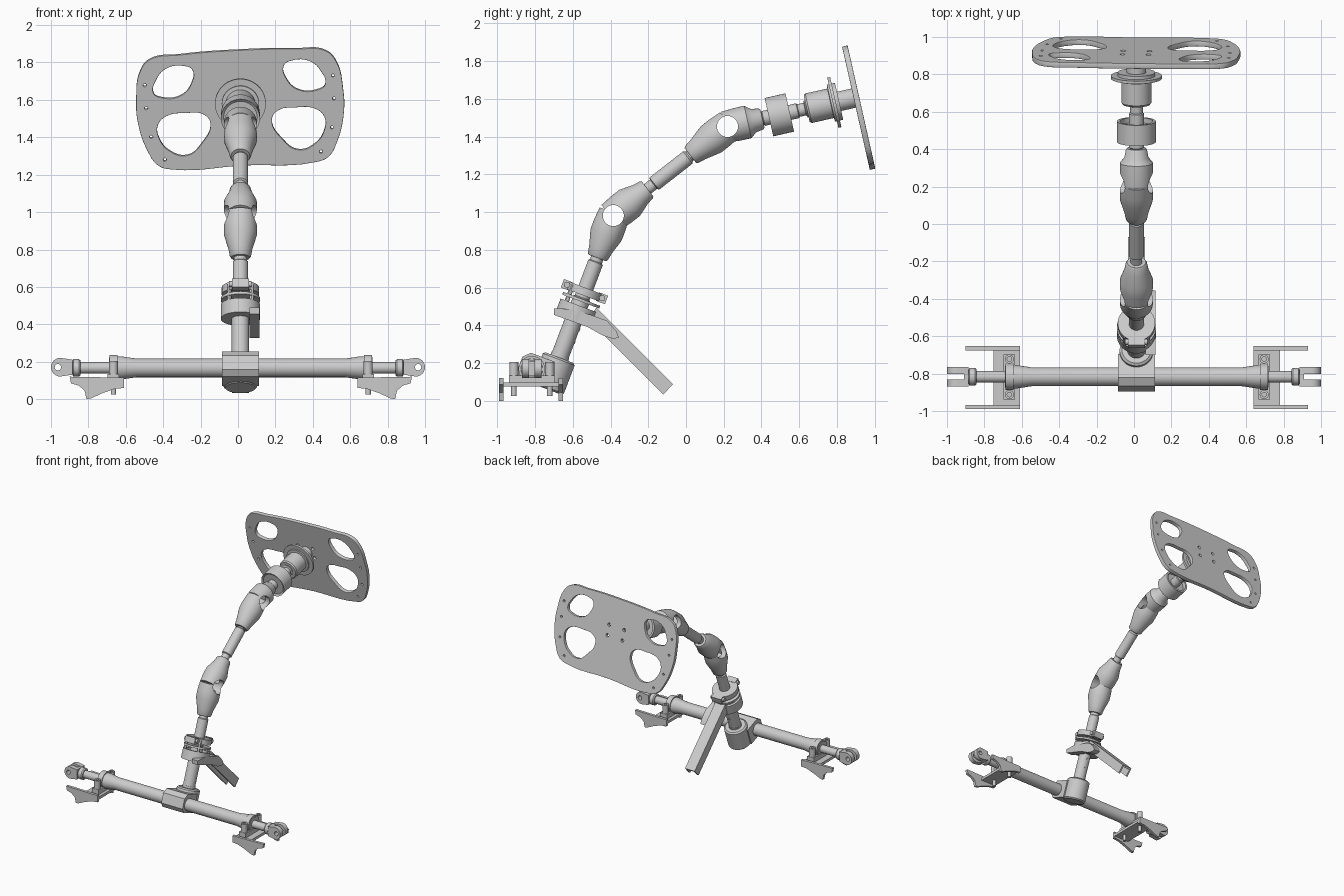
import bpy, bmesh, math
from mathutils import Matrix, Vector

if "Cube" in bpy.data.objects:
    bpy.data.objects.remove(bpy.data.objects["Cube"])

X0 = 0.013                                   # column centre line


def add(name, bm, mat=None):
    bmesh.ops.recalc_face_normals(bm, faces=bm.faces)
    if mat:
        bm.transform(mat)
    me = bpy.data.meshes.new(name)
    bm.to_mesh(me)
    bm.free()
    ob = bpy.data.objects.new(name, me)
    bpy.context.collection.objects.link(ob)
    return ob


def frame(o, d):
    """Matrix with local z along d and, for column parts, local x along world x."""
    d = Vector(d).normalized()
    x = Vector((0, 1, 0)) if abs(d.x) > 0.9 else Vector((1, 0, 0))
    y = d.cross(x)
    return Matrix.Translation(o) @ Matrix((x, y, d)).transposed().to_4x4()


def lathe(name, prof, o, d, seg=40, closed=False):
    """Revolve (radius, distance) points around the line through o along d."""
    bm = bmesh.new()
    rings = []
    for r, s in prof:
        n = 1 if r < 1e-6 else seg
        rings.append([bm.verts.new((r * math.cos(2 * math.pi * i / seg),
                                    r * math.sin(2 * math.pi * i / seg), s)) for i in range(n)])
    pairs = list(zip(rings, rings[1:])) + ([(rings[-1], rings[0])] if closed else [])
    for a, b in pairs:
        for i in range(seg):
            j = (i + 1) % seg
            vs = [a[i % len(a)], a[j % len(a)], b[j % len(b)], b[i % len(b)]]
            vs = list(dict.fromkeys(vs))
            if len(vs) > 2:
                bm.faces.new(vs)
    return add(name, bm, frame(o, d))


def rod(name, r, a, b, o, d, seg=32):
    return lathe(name, [(0, a), (r, a), (r, b), (0, b)], o, d, seg)


def tube(name, r, ri, a, b, o, d):
    return lathe(name, [(ri, a), (r, a), (r, b), (ri, b)], o, d, closed=True)


def prism(name, pts, axis, a, b):
    """Extrude an outline: axis 'x' takes (y, z) points, axis 'y' takes (x, z)."""
    bm = bmesh.new()
    put = (lambda p, t: (t, p[0], p[1])) if axis == 'x' else (lambda p, t: (p[0], t, p[1]))
    lo = [bm.verts.new(put(p, a)) for p in pts]
    hi = [bm.verts.new(put(p, b)) for p in pts]
    bm.faces.new(lo)
    bm.faces.new(hi)
    for i in range(len(pts)):
        j = (i + 1) % len(pts)
        bm.faces.new((lo[i], lo[j], hi[j], hi[i]))
    return add(name, bm)


def box(name, x, y, z, mat=None):
    bm = bmesh.new()
    bmesh.ops.create_cube(bm, size=1)
    for v in bm.verts:
        v.co = [c[0] + (t + 0.5) * (c[1] - c[0]) for c, t in zip((x, y, z), v.co)]
    return add(name, bm, mat)


def cut(ob, cutter):
    m = ob.modifiers.new("cut", 'BOOLEAN')
    m.operation, m.object, m.solver = 'DIFFERENCE', cutter, 'EXACT'
    bpy.context.view_layer.objects.active = ob
    bpy.ops.object.modifier_apply(modifier=m.name)
    bpy.data.objects.remove(cutter)


# Column joints and axes
J1, J2 = Vector((X0, -0.385, 0.981)), Vector((X0, 0.22, 1.453))
A = Vector((0, 0.355, 0.935)).normalized()
M = (J2 - J1).normalized()
U = Vector((0, 0.9755, 0.2198)).normalized()

# Universal joint yokes: hollow cups with a round cross cut
for name, j, d, ln in (("lower_joint_bottom_yoke", J1, -A, 0.24), ("lower_joint_top_yoke", J1, M, 0.23),
                       ("upper_joint_bottom_yoke", J2, -M, 0.25), ("upper_joint_top_yoke", J2, U, 0.19)):
    yoke = lathe(name, [(0, ln), (0.05, ln), (0.057, ln - 0.01), (0.064, ln - 0.05), (0.088, 0.11),
                        (0.088, 0.05), (0.083, -0.015), (0.05, -0.015), (0.05, 0.09), (0, 0.09)], j, d)
    cut(yoke, rod("yoke_cutter", 0.056, -0.2, 0.2, j, (1, 0, 0)))

# Shafts
lathe("lower_shaft", [(0, -0.84), (0.047, -0.84), (0.047, -0.47), (0.041, -0.465), (0.041, -0.265),
                      (0.034, -0.26), (0.034, -0.15), (0, -0.15)], J1, A)
for s in (-0.70, -0.63):
    rod("shaft_pin", 0.008, 0.03, 0.05, J1 + A * s, A.cross(Vector((1, 0, 0))), 12)
lathe("middle_shaft", [(0, 0.12), (0.031, 0.12), (0.031, 0.27), (0.041, 0.275),
                       (0.041, 0.5), (0.031, 0.51), (0.031, 0.64), (0, 0.64)], J1, M)
lathe("upper_shaft", [(0, 0.12), (0.034, 0.12), (0.034, 0.19), (0.04, 0.195), (0.04, 0.38), (0.034, 0.385),
                      (0.034, 0.42), (0.046, 0.425), (0.046, 0.5), (0, 0.5)], J2, U)

# Drum, hub and flanges behind the wheel
lathe("shaft_drum", [(0, 0.235), (0.09, 0.235), (0.104, 0.225), (0.104, 0.338), (0.088, 0.338),
                     (0.088, 0.31), (0, 0.31)], J2, U)
lathe("wheel_hub", [(0, 0.43), (0.072, 0.43), (0.08, 0.44), (0.08, 0.56), (0.1, 0.562), (0.1, 0.572),
                    (0.136, 0.572), (0.136, 0.588), (0.1, 0.588), (0.1, 0.606), (0.052, 0.606),
                    (0.052, 0.69), (0, 0.69)], J2, U, 48)

# Wheel plate: mirrored outline with four windows, rolled slightly
half = [(0.308, 0.313), (0.475, 0.293), (0.528, 0.227), (0.554, 0.078), (0.552, -0.043), (0.507, -0.206),
        (0.454, -0.288), (0.383, -0.312)]
top_win = [(0.245, 0.226), (0.289, 0.251), (0.386, 0.241), (0.441, 0.183), (0.459, 0.11), (0.42, 0.084),
           (0.313, 0.09), (0.257, 0.148)]
low_win = [(0.165, -0.067), (0.2, -0.019), (0.291, -0.007), (0.398, -0.019), (0.445, -0.065),
           (0.441, -0.141), (0.383, -0.215), (0.295, -0.239), (0.218, -0.18)]
small = [(0.504, 0.157), (0.503, 0.031), (0.484, -0.127), (0.418, -0.256)]


def flip(pts):
    return [(-u, v) for u, v in reversed(pts)]


def circle(c, r):
    return [(c[0] + r * math.cos(k * math.pi / 4), c[1] + r * math.sin(k * math.pi / 4)) for k in range(8)]


loops = [[(0, 0.322)] + half + [(0, -0.31)] + flip(half), top_win, low_win, flip(top_win), flip(low_win)]
for s in (1, -1):
    loops += [circle((s * u, v), 0.008) for u, v in small]
    loops += [circle((s * 0.07, v), 0.013) for v in (0.015, 0.1)]
cu = bpy.data.curves.new("wheel_plate", 'CURVE')
cu.dimensions, cu.fill_mode, cu.resolution_u = '2D', 'BOTH', 6
cu.extrude, cu.bevel_depth, cu.bevel_resolution, cu.offset = 0.012, 0.003, 1, -0.003
c, s = math.cos(math.radians(3)), math.sin(math.radians(3))
for pts in loops:
    sp = cu.splines.new('BEZIER')
    sp.bezier_points.add(len(pts) - 1)
    sp.use_cyclic_u = True
    for bp, (u, v) in zip(sp.bezier_points, pts):
        bp.co = (u * c - v * s, u * s + v * c, 0)
        bp.handle_left_type = bp.handle_right_type = 'AUTO'
plate = bpy.data.objects.new("wheel_plate", cu)
bpy.context.collection.objects.link(plate)
up = Vector((0, -U.z, U.y))
plate.matrix_world = Matrix.Translation(J2 + U * 0.70 - up * 0.054) @ \
    Matrix((Vector((1, 0, 0)), up, -U)).transposed().to_4x4()
bpy.context.view_layer.objects.active = plate
plate.select_set(True)
bpy.ops.object.convert(target='MESH')

# Column clamp collar with ears and bolts
FA = frame(J1, A)
tube("clamp_collar", 0.1, 0.04, -0.452, -0.41, J1, A)
tube("clamp_washer", 0.105, 0.04, -0.487, -0.472, J1, A)
for q in (-1, 1):
    box("clamp_ear", (-0.045, 0.045), sorted((q * 0.075, q * 0.125)), (-0.455, -0.407), FA)
    rod("clamp_bolt", 0.016, -0.06, 0.06, J1 + FA.to_3x3() @ Vector((0, q * 0.1, -0.43)), (1, 0, 0), 16)
    rod("clamp_post", 0.012, -0.53, -0.42, J1 + FA.to_3x3() @ Vector((0.06 * q, -0.07, 0)), A, 12)

# Column support ring, lever and channel arm
lathe("support_ring", [(0.045, -0.59), (0.105, -0.59), (0.105, -0.51), (0.085, -0.51), (0.085, -0.575),
                       (0.045, -0.575)], J1, A, closed=True)
prism("support_lever", [(-0.70, 0.49), (-0.60, 0.485), (-0.505, 0.455), (-0.42, 0.425), (-0.37, 0.37),
                        (-0.355, 0.335), (-0.385, 0.328), (-0.44, 0.345), (-0.52, 0.39), (-0.70, 0.455)],
      'x', 0.062, 0.116)
p, q, n = Vector((-0.50, 0.465)), Vector((-0.095, 0.06)), Vector((0.026, 0.027))
prism("arm_web", [p + n, q + n, q + n * 0.6, p + n * 0.6], 'x', X0 - 0.045, X0 + 0.045)
for sx in (-1, 1):
    prism("arm_side", [p + n, q + n, q - n, p - n], 'x', X0 + sx * 0.045, X0 + sx * 0.033)

# Pinion housing and rack block
lathe("pinion_housing", [(0, -0.985), (0.08, -0.985), (0.09, -0.975), (0.09, -0.815), (0.078, -0.805),
                         (0.05, -0.805), (0.05, -0.79), (0, -0.79)], J1, A)
R = Vector((0, -0.817, 0.167))
pd, ad = Vector((0.935, -0.355)), Vector((0.355, 0.935))
prism("rack_block", [Vector((R.y, R.z)) + pd * a + ad * b for a, b in
                     ((-0.07, -0.035), (-0.04, -0.065), (0.1, -0.065), (0.1, 0.08), (-0.035, 0.08), (-0.07, 0.045))],
      'x', -0.085, 0.112)

# Rack tube with flared ends, and inner rod
lathe("rack_tube", [(0, -0.705), (0.056, -0.705), (0.062, -0.695), (0.062, -0.64), (0.05, -0.56), (0.05, 0.56),
                    (0.062, 0.64), (0.062, 0.695), (0.056, 0.705), (0, 0.705)], R + Vector((0.015, 0, 0)), (1, 0, 0))
rod("rack_rod", 0.031, -0.86, 0.86, R, (1, 0, 0))

flange = [(0.625, 0.115), (0.915, 0.12), (0.908, 0.085), (0.865, 0.072), (0.835, 0.045), (0.825, 0.0),
          (0.8, 0.004), (0.745, 0.03), (0.675, 0.055), (0.625, 0.06)]
for sx in (-1, 1):
    def X(a, b):
        return sorted((0.015 + sx * a, 0.015 + sx * b))

    # Mounting bracket: plate with two shaped flanges
    box("bracket_plate", X(0.625, 0.765), (-0.98, -0.66), (0.075, 0.097))
    for y in (-0.99, -0.675):
        prism("bracket_flange", [(0.015 + sx * a, z) for a, z in flange], 'y', y, y + 0.022)
    # Rack clamp and bolts
    tube("rack_clamp", 0.07, 0.05, *X(0.66, 0.702), Vector((0, R.y, R.z)), (1, 0, 0))
    box("clamp_foot", X(0.65, 0.712), (R.y - 0.12, R.y + 0.12), (0.095, 0.135))
    for y in (-0.912, -0.722):
        o = Vector((0.015 + sx * 0.681, y, 0))
        lathe("mount_bolt", [(0, 0.025), (0.014, 0.025), (0.014, 0.1), (0.024, 0.1), (0.024, 0.205),
                             (0.012, 0.205), (0.012, 0.18), (0, 0.18)], o, (0, 0, 1), 20)
    # Rod end collar and clevis
    e = Vector((sx, 0, 0))
    lathe("rod_end_collar", [(0, 0.842), (0.04, 0.842), (0.047, 0.85), (0.047, 0.88), (0.036, 0.885),
                             (0.036, 0.91), (0, 0.91)], R, e, 24)
    arc = [(sx * (0.95 + 0.05 * math.cos(t)), R.z + 0.004 + 0.05 * math.sin(t))
           for t in [math.radians(-90 + 15 * k) for k in range(13)]]
    prof = [(sx * 0.885, R.z - 0.036)] + arc + [(sx * 0.885, R.z + 0.044)]
    for y in (-0.052, 0.014):
        prong = prism("clevis_prong", prof, 'y', R.y + y, R.y + y + 0.038)
        cut(prong, rod("pin_cutter", 0.017, -0.1, 0.1, Vector((sx * 0.963, R.y, R.z + 0.004)), (0, 1, 0), 20))
    box("clevis_base", sorted((sx * 0.885, sx * 0.91)), (R.y - 0.03, R.y + 0.03), (R.z - 0.035, R.z + 0.043))

# Smooth shading with sharp edges kept
bpy.ops.object.select_all(action='DESELECT')
for ob in bpy.context.scene.objects:
    if ob.type == 'MESH':
        ob.select_set(True)
        bpy.context.view_layer.objects.active = ob
bpy.ops.object.shade_smooth_by_angle(angle=math.radians(30))
